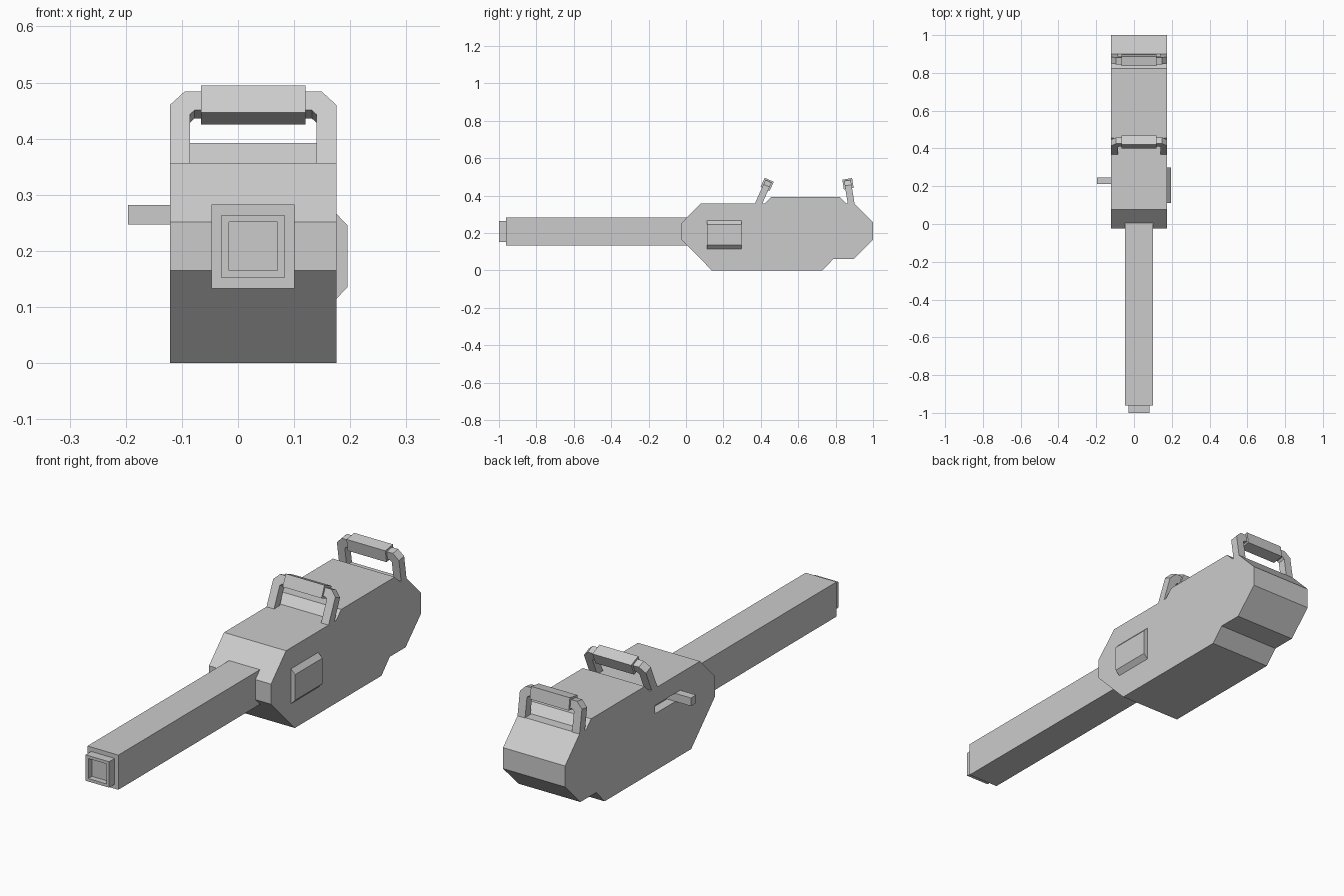
import bpy, bmesh, math
from mathutils import Matrix, Vector

if "Cube" in bpy.data.objects:
    bpy.data.objects.remove(bpy.data.objects["Cube"])

CX, HW = 0.027, 0.1485          # body centre in x and half width
LEFT, RIGHT = CX - HW, CX + HW


def finish(bm, name):
    bmesh.ops.recalc_face_normals(bm, faces=bm.faces[:])
    me = bpy.data.meshes.new(name)
    bm.to_mesh(me)
    bm.free()
    ob = bpy.data.objects.new(name, me)
    bpy.context.collection.objects.link(ob)
    return ob


def prism(name, points, offset):
    """Extrude a closed 3D outline along an offset."""
    bm = bmesh.new()
    face = bm.faces.new([bm.verts.new(p) for p in points])
    ext = bmesh.ops.extrude_face_region(bm, geom=[face], use_keep_orig=True)
    bmesh.ops.translate(bm, vec=Vector(offset),
                        verts=[g for g in ext["geom"] if isinstance(g, bmesh.types.BMVert)])
    return finish(bm, name)


def box(name, lo, hi):
    (x0, y0, z0), (x1, y1, z1) = lo, hi
    return prism(name, [(x0, y0, z0), (x1, y0, z0), (x1, y0, z1), (x0, y0, z1)],
                 (0, y1 - y0, 0))


# Main body: side profile extruded across x
profile = [(-0.025, 0.165), (-0.025, 0.252), (0.078, 0.357), (0.42, 0.357),
           (0.455, 0.392), (0.822, 0.392), (0.857, 0.357), (0.9, 0.357),
           (1.0, 0.256), (1.0, 0.165), (0.895, 0.06), (0.787, 0.06),
           (0.73, 0), (0.138, 0)]
body = prism("body", [(LEFT, y, z) for y, z in profile], (2 * HW, 0, 0))

# Slot in the left side for the side lever
cutter = box("slot_cutter", (LEFT - 0.05, 0.21, 0.247), (LEFT + 0.04, 0.385, 0.283))
cutter.hide_render = True
mod = body.modifiers.new("slot", 'BOOLEAN')
mod.operation, mod.solver, mod.object = 'DIFFERENCE', 'EXACT', cutter
bpy.context.view_layer.objects.active = body
bpy.ops.object.modifier_apply(modifier=mod.name)
bpy.data.objects.remove(cutter)

# Side lever sitting at the front of the slot
box("side_lever", (-0.196, 0.211, 0.247), (LEFT + 0.045, 0.246, 0.282))

# Raised bevelled plate on the right side
prism("side_plate", [(RIGHT - 0.01, 0.112, 0.115), (RIGHT, 0.112, 0.115),
                     (0.195, 0.112, 0.135), (0.195, 0.112, 0.246),
                     (RIGHT, 0.112, 0.266), (RIGHT - 0.01, 0.112, 0.266)],
      (0, 0.186, 0))

# Barrel and muzzle
BZ = 0.208
box("barrel", (CX - 0.074, -0.962, BZ - 0.075), (CX + 0.074, 0.02, BZ + 0.075))
muzzle = box("muzzle", (CX - 0.056, -1.0, BZ - 0.056), (CX + 0.056, -0.95, BZ + 0.056))

# Square bore sunk into the muzzle
bm = bmesh.new()
bm.from_mesh(muzzle.data)
bm.faces.ensure_lookup_table()
front = min(bm.faces, key=lambda f: f.calc_center_median().y)
bmesh.ops.inset_region(bm, faces=[front], thickness=0.018)
ext = bmesh.ops.extrude_face_region(bm, geom=[front])
bmesh.ops.translate(bm, vec=(0, 0.025, 0),
                    verts=[g for g in ext["geom"] if isinstance(g, bmesh.types.BMVert)])
if front.is_valid:
    bmesh.ops.delete(bm, geom=[front], context='FACES_ONLY')
bm.to_mesh(muzzle.data)
bm.free()


# Carry handles: chamfered frame with a square grip, tilted about x
def handle(name, y, z, tilt, leg):
    half = [(HW, -leg), (HW, -0.008), (HW - 0.026, 0.018)]
    inner = [(HW - 0.044, -0.018), (HW - 0.036, -0.026), (HW - 0.036, -leg)]
    right = half
    outline = (right + [(-a, b) for a, b in reversed(half)]
               + [(-a, b) for a, b in reversed(inner)] + inner)
    frame = prism(name + "_frame", [(a, -0.018, b) for a, b in outline], (0, 0.036, 0))
    grip = box(name + "_grip", (-0.093, -0.0265, -0.0265), (0.093, 0.0265, 0.0265))
    m = Matrix.Translation((CX, y, z)) @ Matrix.Rotation(math.radians(tilt), 4, 'X')
    for ob in (frame, grip):
        ob.data.transform(m)


handle("front_handle", 0.434, 0.46, -24, 0.125)
handle("rear_handle", 0.866, 0.463, 9, 0.12)
